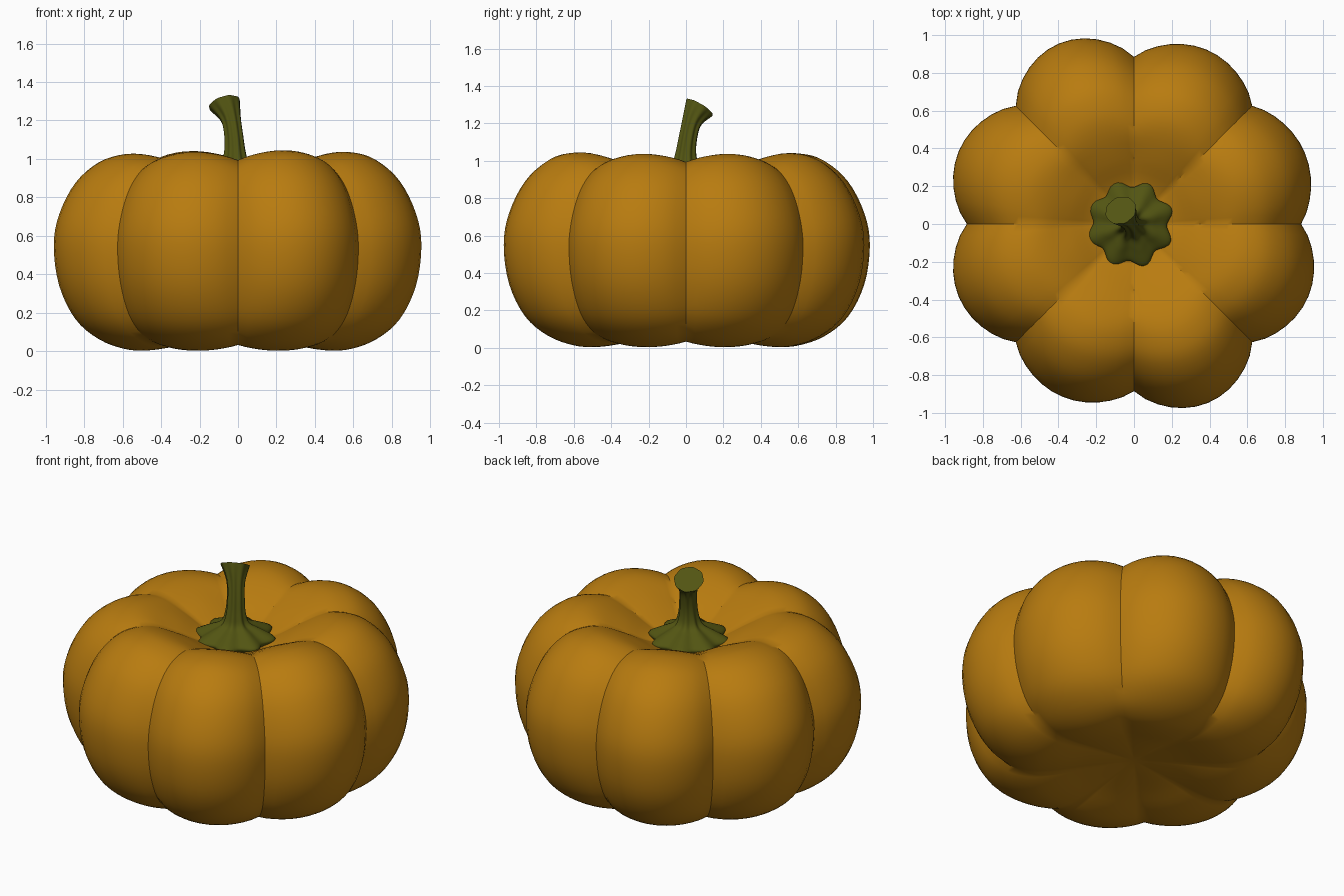
import bpy, bmesh, math
from mathutils import Vector

if "Cube" in bpy.data.objects:
    bpy.data.objects.remove(bpy.data.objects["Cube"])


def material(name, rgb):
    m = bpy.data.materials.new(name)
    m.diffuse_color = (*rgb, 1)
    m.use_nodes = True
    m.node_tree.nodes["Principled BSDF"].inputs["Base Color"].default_value = m.diffuse_color
    return m


def spline(pts, steps):
    """Catmull-Rom through tuples of any length."""
    p = [pts[0]] + list(pts) + [pts[-1]]
    out = []
    for i in range(1, len(p) - 2):
        for s in range(steps):
            t = s / steps
            out.append(tuple(
                0.5 * (2 * b + (c - a) * t + (2 * a - 5 * b + 4 * c - d) * t * t
                       + (3 * b - a - 3 * c + d) * t ** 3)
                for a, b, c, d in zip(p[i - 1], p[i], p[i + 1], p[i + 2])))
    out.append(tuple(pts[-1]))
    return out


def skin(name, rings, start, end, mat, angle):
    """Join rings of points (top to bottom order free), closing both ends on a point."""
    bm = bmesh.new()
    vs = [[bm.verts.new(c) for c in r] for r in rings]
    n = len(vs[0])
    for a, b in zip(vs, vs[1:]):
        for j in range(n):
            k = (j + 1) % n
            bm.faces.new((a[j], a[k], b[k], b[j]))
    for ring, co in ((vs[0], start), (vs[-1], end)):
        c = bm.verts.new(co)
        for j in range(n):
            bm.faces.new((c, ring[j], ring[(j + 1) % n]))
    bmesh.ops.recalc_face_normals(bm, faces=bm.faces)
    me = bpy.data.meshes.new(name)
    bm.to_mesh(me)
    bm.free()
    me.materials.append(mat)
    ob = bpy.data.objects.new(name, me)
    bpy.context.collection.objects.link(ob)
    bpy.ops.object.select_all(action='DESELECT')
    bpy.context.view_layer.objects.active = ob
    ob.select_set(True)
    bpy.ops.object.shade_smooth_by_angle(angle=math.radians(angle))
    return ob


orange = material("pumpkin orange", (0.48, 0.2, 0.005))
green = material("stem green", (0.085, 0.09, 0.006))

# Pumpkin body: groove profile (r, z) and lobe profile (r, z), top to bottom
profile = [
    (0.04, 0.85, 0.04, 0.85), (0.20, 0.87, 0.20, 0.88), (0.35, 0.935, 0.35, 0.96),
    (0.49, 0.99, 0.50, 1.022), (0.61, 0.985, 0.62, 1.036), (0.71, 0.94, 0.75, 1.0),
    (0.80, 0.84, 0.88, 0.89), (0.86, 0.70, 0.97, 0.72), (0.885, 0.55, 1.0, 0.55),
    (0.865, 0.36, 0.97, 0.34), (0.80, 0.19, 0.88, 0.165), (0.70, 0.085, 0.75, 0.06),
    (0.59, 0.04, 0.60, 0.008), (0.46, 0.035, 0.46, 0.01), (0.28, 0.055, 0.28, 0.045),
    (0.04, 0.08, 0.04, 0.08)]
lobe_r = [0.98, 1.0, 1.035, 1.005, 1.005, 0.99, 1.025, 1.0]
lobe_dz = [0.0, 0.005, 0.005, -0.015, -0.012, 0.0, 0.01, 0.0]
SEG = 12
rings = []
for gr, gz, lr, lz in spline(profile, 4):
    ring = []
    for j in range(8 * SEG):
        lobe, t = divmod(j, SEG)
        f = math.sin(math.pi * t / SEG) ** 0.85
        a = 2 * math.pi * j / (8 * SEG)
        w = min(1, max(0, (lr - 0.3) / 0.4))
        r = gr + f * (lr * (1 + (lobe_r[lobe] - 1) * w) - gr)
        z = gz + f * (lz + lobe_dz[lobe] * w * max(0, lz - 0.5) * 2 - gz)
        ring.append((r * math.cos(a), r * math.sin(a), z))
    rings.append(ring)
skin("pumpkin_body", rings, (0, 0, 0.848), (0, 0, 0.08), orange, 35)

# Stem: x, y, z, radius, rib depth, tilt of the ring
path = [
    (-0.02, 0, 0.84, 0.17, 0.09, 0), (-0.02, 0, 0.872, 0.208, 0.09, 0),
    (-0.02, 0, 0.898, 0.208, 0.10, 0), (-0.018, 0, 0.935, 0.14, 0.11, 0),
    (-0.016, -0.003, 0.97, 0.078, 0.10, 0), (-0.016, -0.002, 1.03, 0.056, 0.08, 0),
    (-0.022, 0.010, 1.12, 0.048, 0.08, 0.2), (-0.038, 0.032, 1.21, 0.052, 0.07, 0.6),
    (-0.07, 0.072, 1.285, 0.083, 0.02, 1)]
rings = []
for x, y, z, r, rib, tilt in spline(path, 5):
    q = Vector((0, 0, 1)).rotation_difference(Vector((-0.3 * tilt, 0.6 * tilt, 1)))
    ring = []
    for j in range(64):
        a = 2 * math.pi * j / 64
        rr = r * (1 + rib * math.cos(8 * (a - math.radians(20))))
        ring.append(Vector((x, y, z)) + q @ Vector((rr * math.cos(a), rr * math.sin(a), 0)))
    rings.append(ring)
skin("stem", rings, (-0.02, 0, 0.84), (-0.07, 0.072, 1.285), green, 40)
